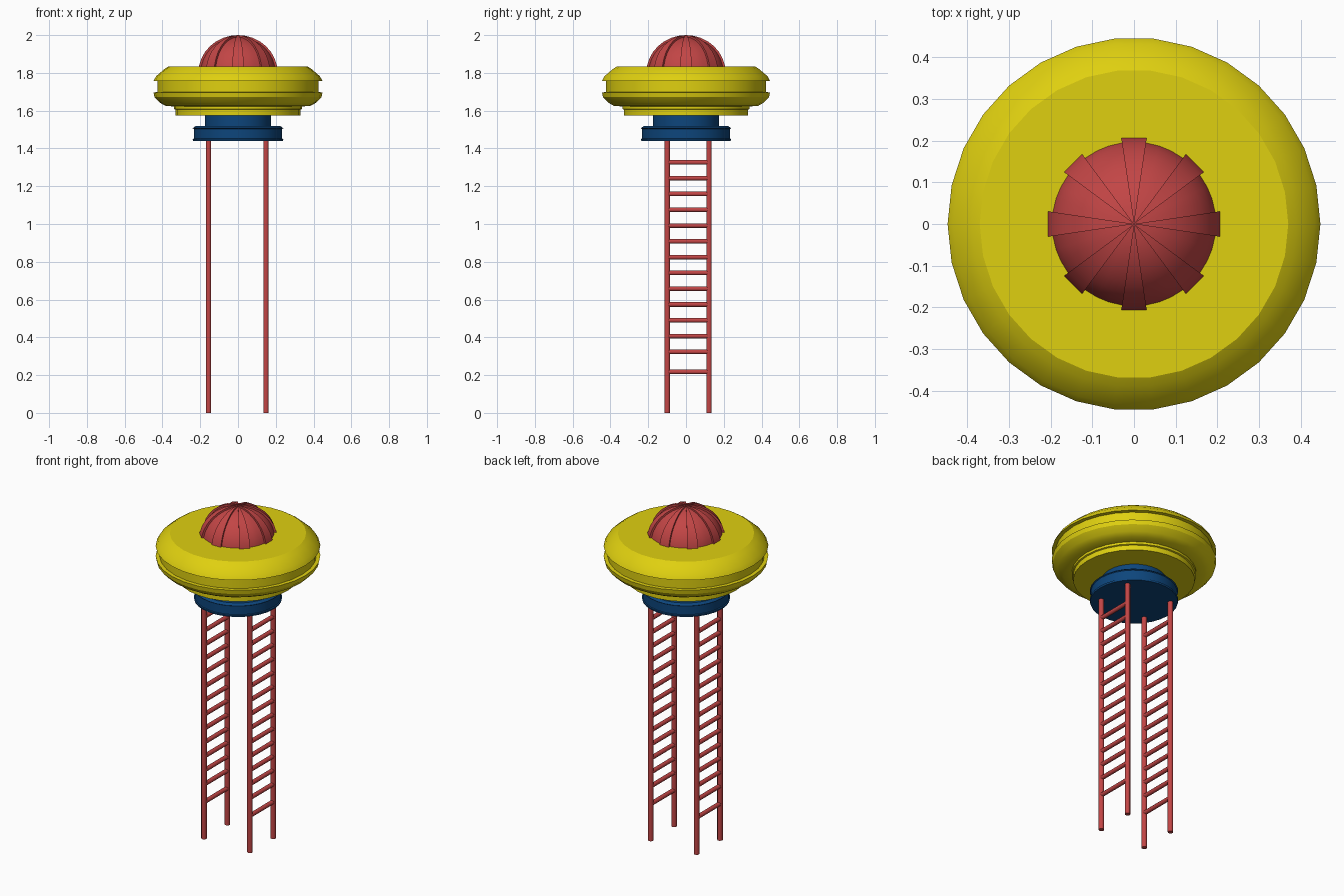
import bpy, bmesh
from math import sin, cos, pi, radians
from mathutils import Matrix

if "Cube" in bpy.data.objects:
    bpy.data.objects.remove(bpy.data.objects["Cube"])


def material(name, rgb):
    m = bpy.data.materials.new(name)
    m.diffuse_color = (*rgb, 1)
    m.use_nodes = True
    m.node_tree.nodes["Principled BSDF"].inputs["Base Color"].default_value = m.diffuse_color
    return m


YELLOW = material("yellow", (0.74, 0.63, 0.005))
RED = material("red", (0.54, 0.06, 0.06))
BLUE = material("blue", (0.004, 0.06, 0.2))


def finish(name, bm, mat, angle=30):
    bmesh.ops.remove_doubles(bm, verts=bm.verts, dist=1e-5)
    bmesh.ops.recalc_face_normals(bm, faces=bm.faces)
    me = bpy.data.meshes.new(name)
    bm.to_mesh(me)
    bm.free()
    me.materials.append(mat)
    ob = bpy.data.objects.new(name, me)
    bpy.context.collection.objects.link(ob)
    bpy.ops.object.select_all(action='DESELECT')
    ob.select_set(True)
    bpy.context.view_layer.objects.active = ob
    bpy.ops.object.shade_smooth_by_angle(angle=radians(angle))
    return ob


def lathe(name, profile, mat, sides=30):
    """Closed solid of revolution from (radius, z) points, top to bottom."""
    bm = bmesh.new()
    rings = [[bm.verts.new((r * cos(2 * pi * i / sides), r * sin(2 * pi * i / sides), z))
              for i in range(sides)] for r, z in profile]
    for a, b in zip(rings, rings[1:]):
        for i in range(sides):
            j = (i + 1) % sides
            bm.faces.new((a[i], a[j], b[j], b[i]))
    bm.faces.new(rings[0])
    bm.faces.new(rings[-1])
    return finish(name, bm, mat)


# Saucer: grooved disc with a stepped underside
lathe("saucer", [(0.37, 1.833), (0.39, 1.82), (0.434, 1.782), (0.447, 1.757),
                 (0.426, 1.756), (0.426, 1.698), (0.447, 1.697), (0.442, 1.672),
                 (0.415, 1.643), (0.385, 1.626), (0.338, 1.622), (0.338, 1.608),
                 (0.33, 1.605), (0.33, 1.575)], YELLOW)

# Collar below the saucer
lathe("collar", [(0.176, 1.575), (0.176, 1.518), (0.225, 1.518), (0.24, 1.507),
                 (0.234, 1.503), (0.234, 1.452), (0.24, 1.45), (0.238, 1.44)], BLUE)

# Ribbed dome: eight raised wedges with a smooth dome between them
half, rib, gap = 8.4, (0.212, 0.2), (0.2, 0.19)
columns = []
for k in range(8):
    a = 45 * k
    columns += [(a - half, gap), (a - half, rib), (a + half, rib), (a + half, gap),
                (a + 18, gap), (a + 27, gap)]
bm = bmesh.new()
levels = 8
grid = [[bm.verts.new((s[0] * cos(radians(a)) * cos(t), s[0] * sin(radians(a)) * cos(t),
                       1.8 + s[1] * sin(t)))
         for t in [pi / 2 * i / levels for i in range(levels + 1)]] for a, s in columns]
for c, col in enumerate(grid):
    nxt = grid[(c + 1) % len(grid)]
    for i in range(levels):
        bm.faces.new((col[i], nxt[i], nxt[i + 1], col[i + 1]))
bmesh.ops.dissolve_degenerate(bm, dist=1e-6, edges=bm.edges)
finish("ribbed_dome", bm, RED)


def rod(bm, radius, length, mat):
    bmesh.ops.create_cone(bm, cap_ends=True, segments=8, radius1=radius, radius2=radius,
                          depth=length, matrix=mat)


# Two ladders as legs
Y0, Y1 = -0.099, 0.122
rung_heights = [0.217] + [0.323 + 0.0836 * i for i in range(13)]
for side, x in (("left", -0.156), ("right", 0.148)):
    bm = bmesh.new()
    turn = Matrix.Rotation(pi / 8, 4, 'Z')
    for y in (Y0, Y1):
        rod(bm, 0.0155, 1.445, Matrix.Translation((x, y, 0.7225)) @ turn)
    for z in rung_heights:
        rod(bm, 0.013, Y1 - Y0, Matrix.Translation((x, (Y0 + Y1) / 2, z))
            @ Matrix.Rotation(pi / 2, 4, 'X') @ turn)
    finish(side + "_ladder_leg", bm, RED, 50)
